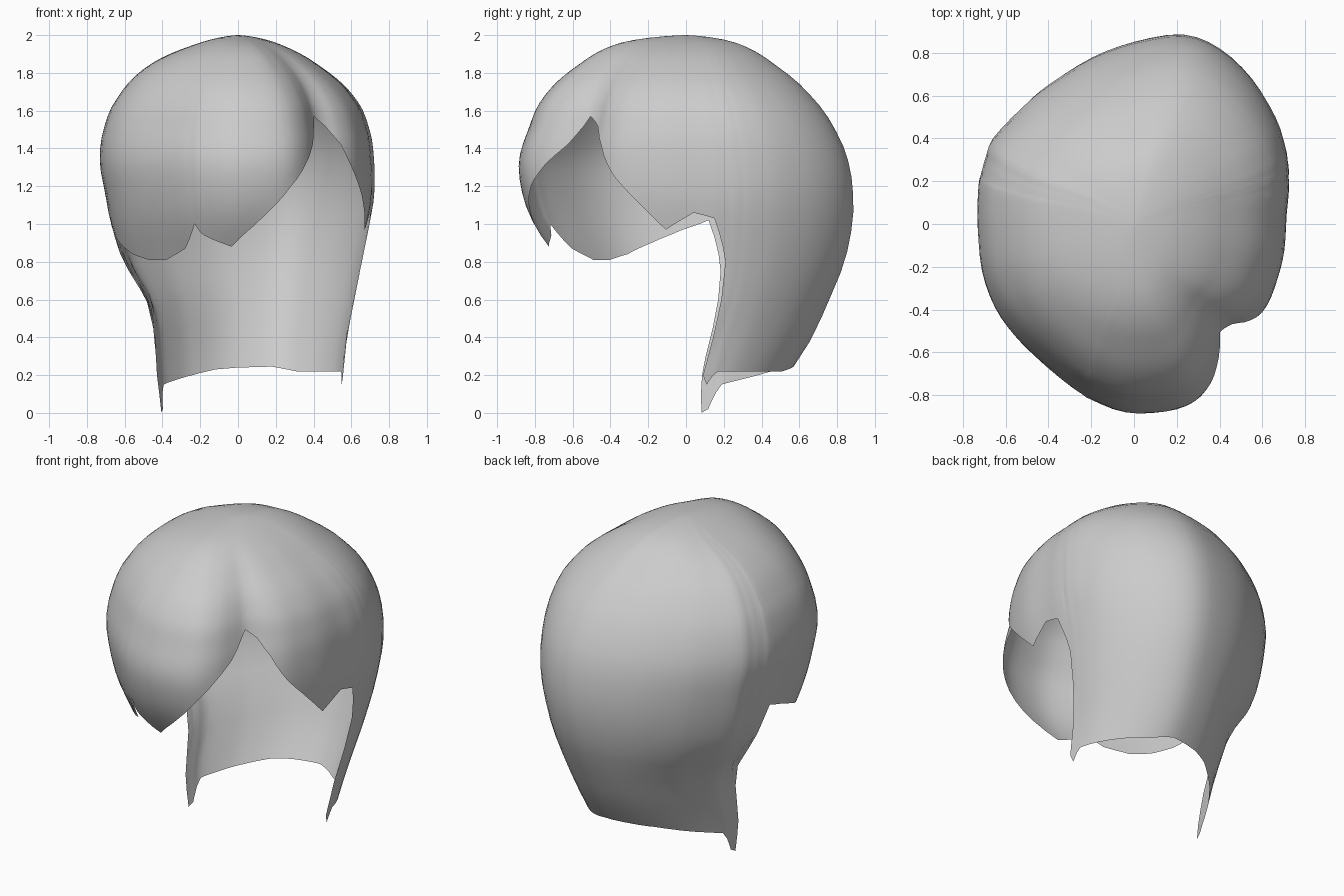
import bpy
import bmesh
import math

# Remove the default cube only
cube = bpy.data.objects.get("Cube")
if cube:
    bpy.data.objects.remove(cube, do_unlink=True)

# Widest plan outline with the height of the cut edge: x, y, rim height
OUTLINE = [
    # sweeping fringe, from the parting notch across the front
    (.43, -.55, 1.57), (.4, -.64, 1.42), (.36, -.74, 1.32), (.28, -.83, 1.2),
    (.15, -.875, 1.05), (-.04, -.88, .88), (-.2, -.82, .94), (-.25, -.79, 1),
    (-.32, -.74, .87), (-.45, -.63, .81), (-.56, -.52, .81), (-.65, -.39, .84),
    # right side, ear opening and long lock
    (-.71, -.22, .9), (-.73, -.02, .97), (-.73, .12, 1.02), (-.725, .2, .75),
    (-.715, .24, .3), (-.705, .28, 0), (-.69, .33, .02), (-.66, .41, .15),
    # nape
    (-.52, .56, .18), (-.4, .66, .2), (-.2, .78, .23), (0, .85, .24),
    (.23, .885, .245), (.4, .82, .22), (.55, .68, .22), (.66, .5, .22),
    # left side, short lock, ear opening and side sweep back to the notch
    (.705, .36, .22), (.715, .3, .15), (.72, .26, .2), (.72, .22, .8),
    (.72, .15, 1.03), (.71, .04, 1.06), (.7, -.12, .97), (.67, -.25, 1.1),
    (.62, -.38, 1.25), (.55, -.46, 1.42), (.48, -.5, 1.52),
]

# Reach of the shell at each height: z, right, left, front, back, forward shift
PROFILE = [
    (2, 0, 0, 0, 0, 0),
    (1.96, .2, .2, .34, .26, 0),
    (1.84, .47, .43, .57, .47, 0),
    (1.67, .635, .62, .75, .66, 0),
    (1.5, .71, .7, .83, .78, 0),
    (1.33, .73, .725, .88, .85, 0),
    (1.15, .7, .725, .86, .875, 0),
    (1, .67, .7, .8, .87, 0),
    (.8, .61, .66, .68, .83, 0),
    (.6, .49, .62, .6, .77, .02),
    (.4, .45, .58, .6, .72, .06),
    (.2, .44, .56, .6, .64, .1),
    (0, .42, .55, .6, .6, .11),
]
WIDEST = [max(row[i] for row in PROFILE) for i in range(1, 5)]
CROWN_FADE = .7
ROWS = 26
STEPS = 3


def catmull(a, b, c, d, t):
    """Smooth value between b and c."""
    return b + t * ((c - a) + t * ((2 * a - 5 * b + 4 * c - d)
                    + t * (3 * (b - c) + d - a))) / 2


def lerp(a, b, t):
    return a + (b - a) * t


def depth(z):
    """Rounded distance below the crown, so the dome closes smoothly."""
    return math.sqrt(max(0, 2 - z))


def reach(w):
    """Profile values at crown distance w."""
    last = len(PROFILE) - 1
    k = 0
    while k < last - 1 and depth(PROFILE[k + 1][0]) < w:
        k += 1
    start, end = depth(PROFILE[k][0]), depth(PROFILE[k + 1][0])
    t = (w - start) / (end - start)
    rows = [PROFILE[min(max(k + o, 0), last)] for o in (-1, 0, 1, 2)]
    return [catmull(*[row[i] for row in rows], t) for i in range(1, 6)]


def shell_point(bx, by, w):
    """Place an outline point on the shell at crown distance w."""
    right, left, front, back, shift = reach(w)
    # the parting dent fades into a plain oval towards the crown
    oval = max(1, 1 / math.hypot(bx / WIDEST[0], by / WIDEST[2]))
    fade = max(0, 1 - w / CROWN_FADE)
    grow = lerp(1, oval, fade * fade * (3 - 2 * fade))
    sx = left / WIDEST[1] if bx > 0 else right / WIDEST[0]
    sy = back / WIDEST[3] if by > 0 else front / WIDEST[2]
    return (bx * sx * grow, by * sy * grow - shift, 2 - w * w)


def outline_columns():
    """Smooth the plan outline and follow the cut edge exactly."""
    n = len(OUTLINE)
    for k in range(n):
        knots = [OUTLINE[(k + o) % n] for o in (-1, 0, 1, 2)]
        for s in range(STEPS):
            t = s / STEPS
            x = catmull(*[p[0] for p in knots], t)
            y = catmull(*[p[1] for p in knots], t)
            yield x, y, lerp(knots[1][2], knots[2][2], t)


# Hair shell: columns running from the crown to the cut edge
bm = bmesh.new()
crown = bm.verts.new((0, 0, 2))
columns = []
for x, y, rim in outline_columns():
    edge = depth(rim)
    columns.append([bm.verts.new(shell_point(x, y, edge * r / ROWS))
                    for r in range(1, ROWS + 1)])
for k, here in enumerate(columns):
    after = columns[(k + 1) % len(columns)]
    bm.faces.new((crown, here[0], after[0]))
    for r in range(ROWS - 1):
        # split along the level diagonal where the cut edge drops steeply
        a, b, c, d = here[r], here[r + 1], after[r + 1], after[r]
        if (a.co - c.co).length < (b.co - d.co).length:
            triangles = (a, b, c), (a, c, d)
        else:
            triangles = (a, b, d), (b, c, d)
        for triangle in triangles:
            bm.faces.new(triangle)
bmesh.ops.recalc_face_normals(bm, faces=bm.faces)
if sum(f.normal.dot(f.calc_center_median() - crown.co * .6) for f in bm.faces) < 0:
    bmesh.ops.reverse_faces(bm, faces=bm.faces)

mesh = bpy.data.meshes.new("hair_shell")
bm.to_mesh(mesh)
bm.free()
hair = bpy.data.objects.new("hair_shell", mesh)
bpy.context.collection.objects.link(hair)

# Plain grey material
grey = bpy.data.materials.new("plain_grey")
grey.use_nodes = True
colour = (.6, .6, .6, 1)
grey.diffuse_color = colour
grey.node_tree.nodes["Principled BSDF"].inputs["Base Color"].default_value = colour
mesh.materials.append(grey)

# Smooth shading
mesh.shade_smooth()
